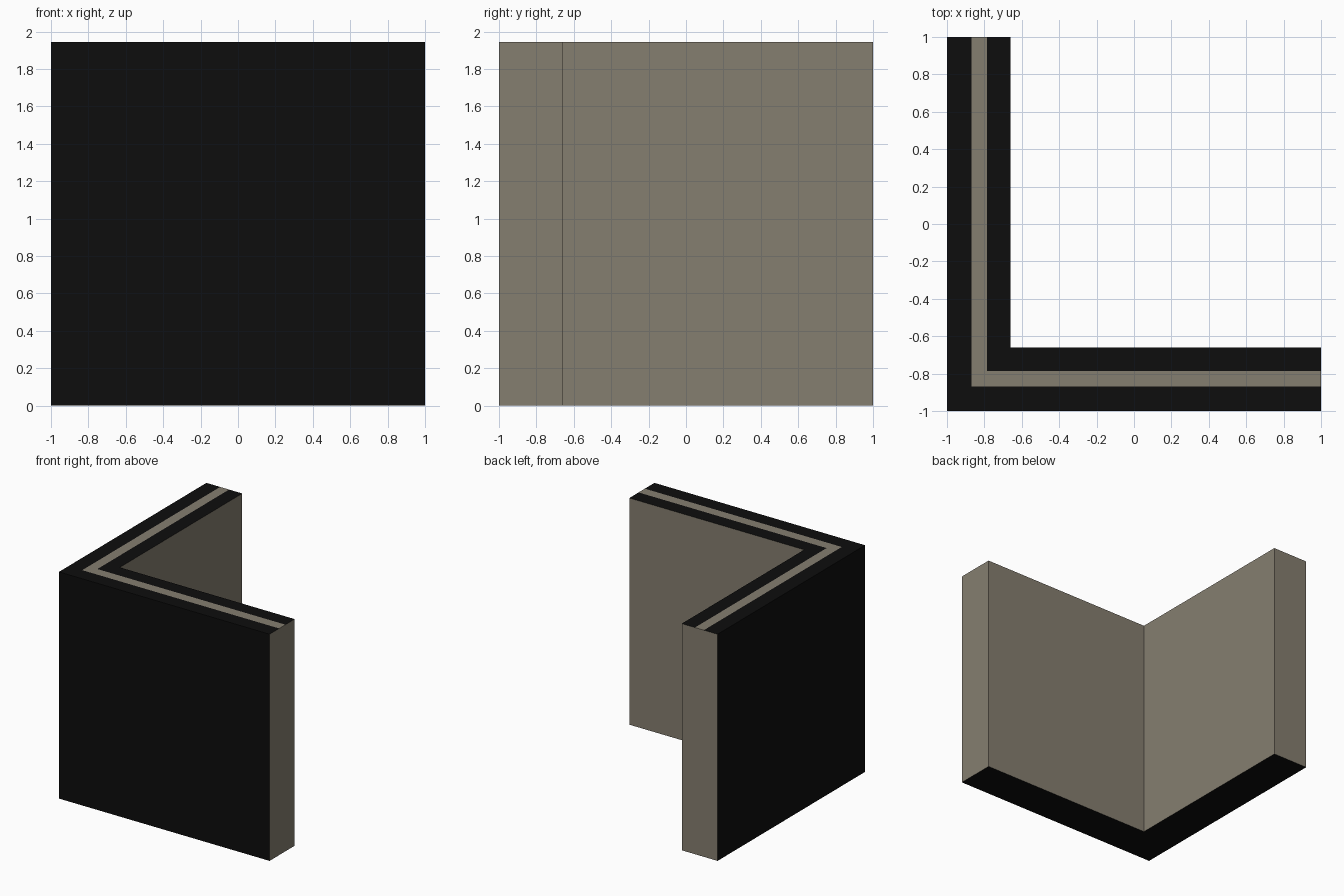
import bpy, bmesh

if "Cube" in bpy.data.objects:
    bpy.data.objects.remove(bpy.data.objects["Cube"])

HEIGHT = 1.945
LINES = (-1.0, -0.87, -0.785, -0.66)  # outer edge, stripe edges, inner edge


def material(name, colour):
    m = bpy.data.materials.new(name)
    m.diffuse_color = (*colour, 1)
    m.use_nodes = True
    m.node_tree.nodes["Principled BSDF"].inputs["Base Color"].default_value = m.diffuse_color
    return m


mesh = bpy.data.meshes.new("corner_wall")
wall = bpy.data.objects.new("corner_wall", mesh)
bpy.context.collection.objects.link(wall)
mesh.materials.append(material("black", (0.004, 0.004, 0.004)))
mesh.materials.append(material("warm grey", (0.235, 0.209, 0.162)))

bm = bmesh.new()


# L-shaped line of three points at one height
def corner_line(o, z):
    return [bm.verts.new(p) for p in ((o, 1, z), (o, o, z), (1, o, z))]


top = [corner_line(o, HEIGHT) for o in LINES]
bottom = [corner_line(o, 0) for o in LINES]


# Strip of faces between two L-shaped lines
def strip(a, b, mat):
    for i in range(2):
        bm.faces.new((a[i], a[i + 1], b[i + 1], b[i])).material_index = mat


# Top with the inlaid stripe, plain underside, and wall ends
for k in range(3):
    strip(top[k], top[k + 1], 1 if k == 1 else 0)
    strip(bottom[k], bottom[k + 1], 0)
    for e in (0, 2):
        f = bm.faces.new((top[k][e], top[k + 1][e], bottom[k + 1][e], bottom[k][e]))
        f.material_index = 1

# Outer black sides and inner grey sides
strip(top[0], bottom[0], 0)
strip(top[3], bottom[3], 1)

bmesh.ops.recalc_face_normals(bm, faces=bm.faces)
bm.to_mesh(mesh)
bm.free()
